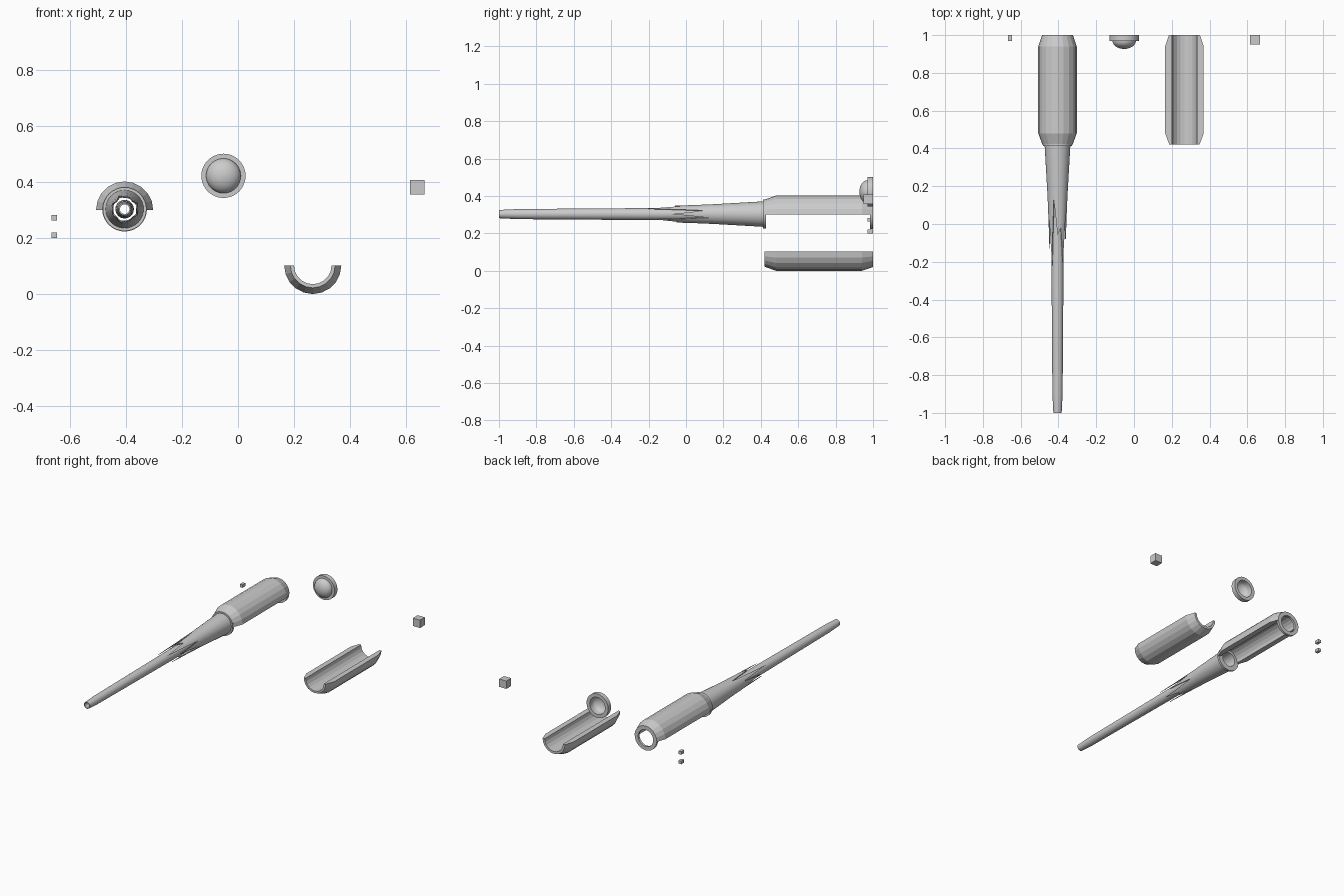
import bpy, bmesh
from math import sin, cos, pi, radians

if "Cube" in bpy.data.objects:
    bpy.data.objects.remove(bpy.data.objects["Cube"])

AX, AZ = -0.405, 0.303   # long axis of the wand


def finish(name, bm, smooth=None):
    bmesh.ops.remove_doubles(bm, verts=bm.verts, dist=1e-6)
    bmesh.ops.recalc_face_normals(bm, faces=bm.faces)
    me = bpy.data.meshes.new(name)
    bm.to_mesh(me)
    bm.free()
    ob = bpy.data.objects.new(name, me)
    bpy.context.collection.objects.link(ob)
    if smooth:
        bpy.ops.object.select_all(action='DESELECT')
        ob.select_set(True)
        bpy.context.view_layer.objects.active = ob
        bpy.ops.object.shade_smooth_by_angle(angle=radians(smooth))
    return ob


def skin(bm, loops, close):
    """Join successive closed loops of points with quads."""
    rows = [[bm.verts.new(p) for p in lp] for lp in loops]
    n = len(rows[0])
    for i in range(len(rows) if close else len(rows) - 1):
        a, b = rows[i], rows[(i + 1) % len(rows)]
        for j in range(n):
            k = (j + 1) % n
            bm.faces.new((a[j], a[k], b[k], b[j]))
    if not close:
        bm.faces.new(rows[0])
        bm.faces.new(rows[-1])


def lathe(name, profile, cx, cz, segs, start=0, sweep=2 * pi, smooth=None):
    """Spin a closed (radius, y) profile about an axis along y."""
    full = sweep > 6.28
    loops = []
    for i in range(segs if full else segs + 1):
        a = start + sweep * i / segs
        loops.append([(cx + r * cos(a), y, cz + r * sin(a)) for r, y in profile])
    bm = bmesh.new()
    skin(bm, loops, full)
    return finish(name, bm, smooth)


def box(name, lo, hi):
    bm = bmesh.new()
    bmesh.ops.create_cube(bm, size=1)
    for v in bm.verts:
        v.co = [(l + h) / 2 + c * (h - l) for l, h, c in zip(lo, hi, v.co)]
    return finish(name, bm)


# Hollow tapered shaft
lathe("shaft", [(0.022, -1), (0.027, -0.9), (0.0325, -0.15), (0.033, 0.2),
                (0.02, 0.2), (0.017, -1)], AX, AZ, 32, smooth=30)

# Half-round grip shells with bevelled ends
grip = [(0.08, 0.42), (0.102, 0.48), (0.102, 0.94), (0.082, 1),
        (0.067, 1), (0.067, 0.42)]
lathe("grip_upper", grip, AX, AZ - 0.003, 10, 0, pi)
lathe("grip_lower", grip, 0.267, 0.102, 10, pi, pi)

# Rings at both ends of the grip compartment
lathe("grip_front_ring", [(0.078, 0.412), (0.078, 0.427), (0.048, 0.427),
                          (0.048, 0.412)], AX, AZ, 32, smooth=30)
lathe("grip_end_ring", [(0.08, 0.985), (0.08, 1), (0.055, 1),
                        (0.055, 0.985)], AX, AZ, 32, smooth=30)

# Flared sleeve whose front edge splits into long uneven spikes
tips = [-0.08, -0.2, -0.06, -0.22, -0.13, -0.17, -0.05, -0.15]
notches = [0.1, -0.02, 0.13, 0.03, 0.0, 0.08, -0.03, 0.12]
SUB = 4


def edge_y(i):
    k, f = divmod(i, SUB)
    k %= len(tips)
    half = SUB // 2
    if f <= half:
        return tips[k] + (notches[k] - tips[k]) * f / half
    return notches[k] + (tips[(k + 1) % len(tips)] - notches[k]) * (f - half) / half


def outer(y):
    if y > 0.1:
        return 0.05 + 0.018 * (y - 0.1) / 0.315
    return 0.05 - 0.01 * (0.1 - y) / 0.32


def inner(y):
    return 0.0375 + 0.0105 * (y + 0.22) / 0.635


loops = []
count = SUB * len(tips)
for i in range(count):
    a = 2 * pi * i / count
    e = edge_y(i)
    ys = [0.415, 0.38, 0.25, 0.15, e + (0.15 - e) * 0.5, e]
    prof = [(outer(y), y) for y in ys] + [(inner(y), y) for y in reversed(ys)]
    loops.append([(AX + r * cos(a), y, AZ + r * sin(a)) for r, y in prof])
bm = bmesh.new()
skin(bm, loops, True)
finish("spiked_sleeve", bm, 30)

# Domed end cap, hollow from behind
CX, CZ = -0.052, 0.422
prof = [(0.056, 1), (0.079, 1), (0.079, 0.97), (0.062, 0.97)]
prof += [(0.062 * cos(t * pi / 16), 0.97 - 0.043 * sin(t * pi / 16)) for t in range(1, 8)]
prof += [(0.0001, 0.927), (0.0001, 0.938)]
prof += [(0.056 * sin(t * pi / 16), 0.975 - 0.037 * cos(t * pi / 16)) for t in range(1, 9)]
lathe("end_cap", prof, CX, CZ, 40, smooth=35)

# Small loose blocks
box("spare_cube", (0.614, 0.95, 0.356), (0.666, 1, 0.408))
for n, z in enumerate((0.2, 0.263)):
    box(f"small_clip_{n + 1}", (-0.666, 0.97, z), (-0.646, 1, z + 0.02))
